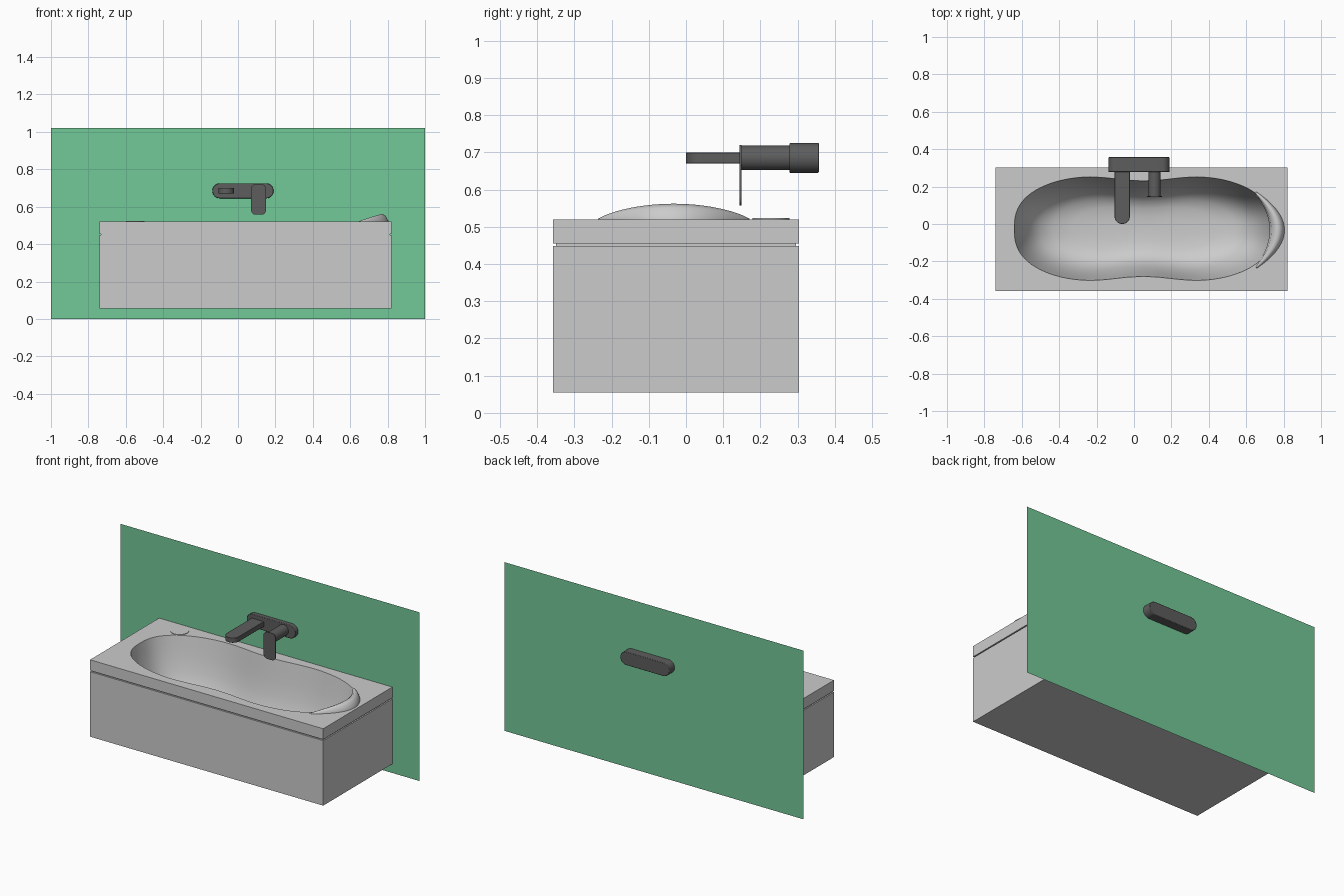
import bpy, bmesh, math

if "Cube" in bpy.data.objects:
    bpy.data.objects.remove(bpy.data.objects["Cube"])

def material(name, rgb):
    m = bpy.data.materials.new(name)
    m.diffuse_color = (*rgb, 1)
    m.use_nodes = True
    m.node_tree.nodes["Principled BSDF"].inputs["Base Color"].default_value = m.diffuse_color
    return m

DARK = material("dark_metal", (0.11, 0.11, 0.11))
GREEN = material("wall_green", (0.17, 0.58, 0.31))

def finish(name, bm, mat=None, angle=35):
    bmesh.ops.recalc_face_normals(bm, faces=bm.faces)
    me = bpy.data.meshes.new(name)
    bm.to_mesh(me)
    bm.free()
    ob = bpy.data.objects.new(name, me)
    bpy.context.collection.objects.link(ob)
    if mat:
        me.materials.append(mat)
    bpy.ops.object.select_all(action='DESELECT')
    ob.select_set(True)
    bpy.context.view_layer.objects.active = ob
    bpy.ops.object.shade_smooth_by_angle(angle=math.radians(angle))
    return ob

def ring(bm, pts):
    return [bm.verts.new(p) for p in pts]

def bridge(bm, a, b):
    n = len(a)
    for i in range(n):
        bm.faces.new((a[i], a[(i + 1) % n], b[(i + 1) % n], b[i]))

def prism(name, pts_a, pts_b, mat, bevel=0):
    bm = bmesh.new()
    a, b = ring(bm, pts_a), ring(bm, pts_b)
    bridge(bm, a, b)
    bm.faces.new(a)
    bm.faces.new(b)
    ob = finish(name, bm, mat)
    if bevel:
        mod = ob.modifiers.new("soft_edges", 'BEVEL')
        mod.width, mod.segments, mod.limit_method = bevel, 2, 'ANGLE'
    return ob

def rounded(u0, u1, v0, v1, r_low, r_high, n=10):
    """Rounded rectangle; separate radii for low-v and high-v corners."""
    out = []
    for k, (u, v, r) in enumerate([(u1 - r_high, v1 - r_high, r_high), (u0 + r_high, v1 - r_high, r_high),
                                   (u0 + r_low, v0 + r_low, r_low), (u1 - r_low, v0 + r_low, r_low)]):
        for i in range(n + 1):
            t = math.pi / 2 * (k + i / n)
            out.append((u + r * math.cos(t), v + r * math.sin(t)))
    return out

# bathtub: box with a shadow groove under the rim and a waisted basin
def rect(z, inset=0.0):
    x0, x1, y0, y1 = -0.74 + inset, 0.82 - inset, -0.357 + inset, 0.303 - inset
    return [(x0, y0, z), (x1, y0, z), (x1, y1, z), (x0, y1, z)]

def basin(sx, sy, z, n=96):
    pts = []
    for i in range(n):
        t = 2 * math.pi * i / n
        c, s = math.cos(t), math.sin(t)
        d = 0.69 * math.copysign(abs(c) ** (2 / 2.6), c)
        h = 0.3 * abs(s) ** (2 / 2.6) - 0.045 * math.exp(-(d / 0.25) ** 2) * abs(s)
        pts.append((0.05 + sx * d, -0.025 + sy * math.copysign(h, s), z))
    return pts

bm = bmesh.new()
loops = [ring(bm, rect(z, i)) for z, i in
         [(0.055, 0), (0.448, 0), (0.448, 0.008), (0.455, 0.008), (0.455, 0), (0.52, 0)]]
bm.faces.new(loops[0])
for a, b in zip(loops, loops[1:]):
    bridge(bm, a, b)
bowl = [ring(bm, basin(*p)) for p in
        [(1, 1, 0.52), (0.985, 0.97, 0.47), (0.96, 0.93, 0.40), (0.92, 0.87, 0.32), (0.87, 0.79, 0.25),
         (0.80, 0.69, 0.195), (0.70, 0.57, 0.16), (0.55, 0.42, 0.142), (0.35, 0.25, 0.135), (0.15, 0.1, 0.132)]]
for a, b in zip(bowl, bowl[1:]):
    bridge(bm, a, b)
bm.faces.new(bowl[-1])
edges = []
for loop in (loops[-1], bowl[0]):
    for i, v in enumerate(loop):
        w = loop[(i + 1) % len(loop)]
        edges.append(bm.edges.get((v, w)))
bmesh.ops.triangle_fill(bm, use_beauty=True, edges=edges)
finish("bathtub", bm)

# headrest: crescent swelling on the right end of the rim
bm = bmesh.new()
rows = []
N = 24
for i in range(N + 1):
    u = -0.99 + 1.98 * i / N
    xi, xo = 0.725 - 0.085 * u * u, 0.805 - 0.15 * u * u
    w, h = xo - xi, 0.042 * (1 - u * u) ** 0.8
    y = -0.033 + 0.205 * u
    rows.append(ring(bm, [(xi, y, 0.49), (xi + 0.12 * w, y, 0.52 + 0.45 * h), (xi + 0.35 * w, y, 0.52 + 0.85 * h),
                          (xi + 0.58 * w, y, 0.52 + h), (xi + 0.8 * w, y, 0.52 + 0.75 * h),
                          (xo, y, 0.522), (xo, y, 0.515)]))
for a, b in zip(rows, rows[1:]):
    bridge(bm, a, b)
bm.faces.new(rows[0])
bm.faces.new(rows[-1])
finish("headrest", bm, angle=60)

# round cap on the back left corner of the rim
disc = [(-0.55 + 0.05 * math.cos(t * math.pi / 16), 0.228 + 0.05 * math.sin(t * math.pi / 16)) for t in range(32)]
prism("rim_cap", [(x, y, 0.518) for x, y in disc], [(x, y, 0.523) for x, y in disc], None)

# wall panel
bm = bmesh.new()
bm.faces.new(ring(bm, [(-1, 0.304, 0), (1, 0.304, 0), (1, 0.304, 1.02), (-1, 0.304, 1.02)]))
finish("wall_panel", bm, GREEN)

# wall tap: plate, spout, valve stem and lever
def along_y(name, pts, y0, y1, bevel=0):
    prism(name, [(x, y0, z) for x, z in pts], [(x, y1, z) for x, z in pts], DARK, bevel)

along_y("tap_plate", rounded(-0.137, 0.19, 0.645, 0.725, 0.0399, 0.0399), 0.278, 0.357, 0.003)
along_y("tap_stem", rounded(0.077, 0.143, 0.652, 0.718, 0.0329, 0.0329), 0.148, 0.285)
along_y("tap_lever", rounded(0.07, 0.15, 0.557, 0.72, 0.025, 0.025), 0.144, 0.149)
spout = rounded(-0.104, -0.022, 0.0, 0.285, 0.0409, 0.002)
prism("tap_spout", [(x, y, 0.67) for x, y in spout], [(x, y, 0.70) for x, y in spout], DARK, 0.003)
